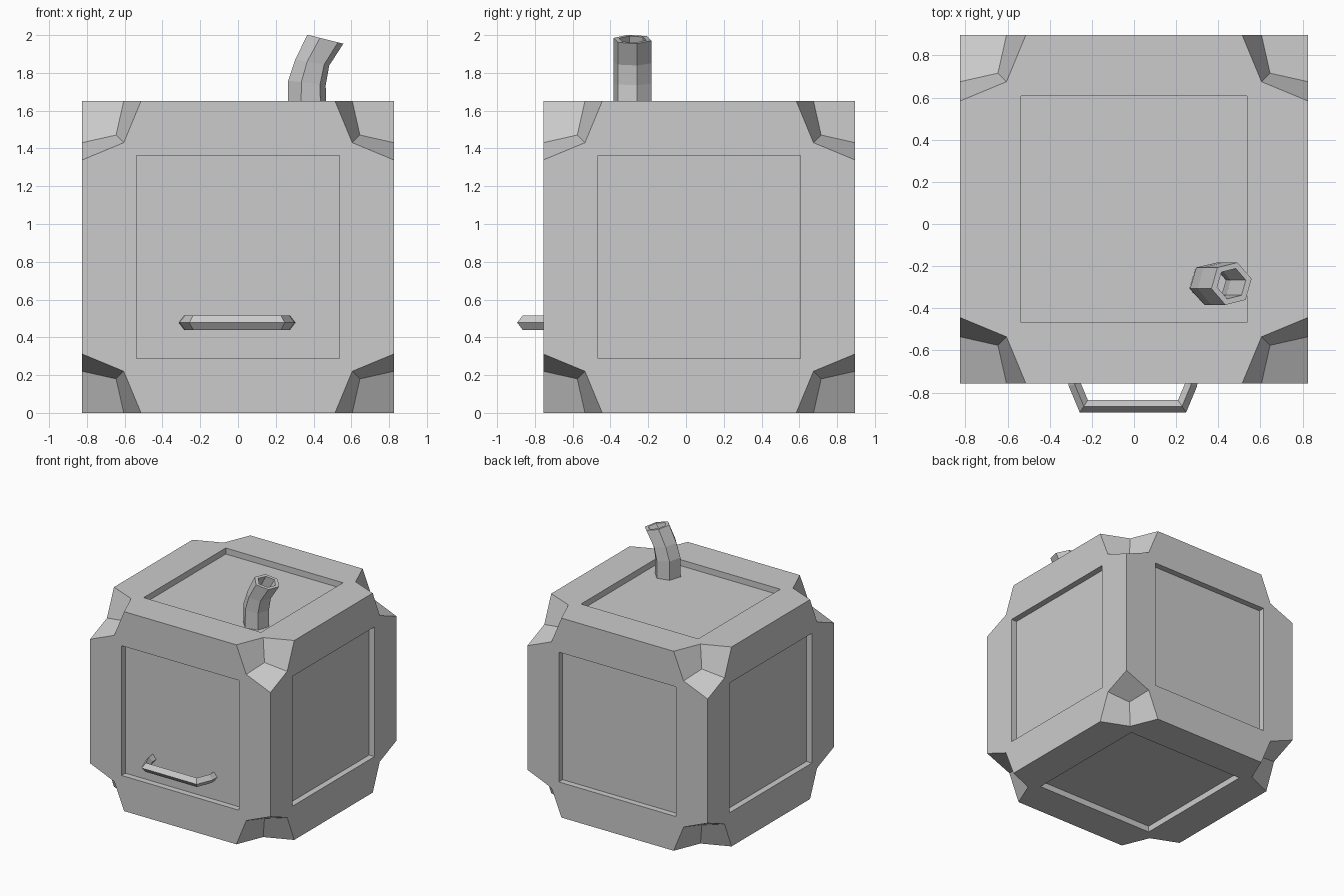
import bpy, bmesh
from math import sin, cos, tan, radians, pi
from mathutils import Vector

if "Cube" in bpy.data.objects:
    bpy.data.objects.remove(bpy.data.objects["Cube"])

H = 0.8255                       # half size of the cube
MID = Vector((0, 0.07, H))       # cube centre
PANEL, DEPTH = 0.537, 0.05       # recessed panel half size and depth
R = 0.312                        # hollow corner radius


def finish(bm, name):
    bmesh.ops.remove_doubles(bm, verts=bm.verts, dist=1e-4)
    bmesh.ops.recalc_face_normals(bm, faces=bm.faces)
    me = bpy.data.meshes.new(name)
    bm.to_mesh(me)
    bm.free()
    ob = bpy.data.objects.new(name, me)
    bpy.context.collection.objects.link(ob)
    return ob


def loft(name, rings, closed=False):
    """Skin a list of rings; closed joins last to first, else the ends are capped."""
    bm = bmesh.new()
    vs = [[bm.verts.new(p) for p in ring] for ring in rings]
    n = len(vs[0])
    pairs = list(zip(vs, vs[1:]))
    if closed:
        pairs.append((vs[-1], vs[0]))
    for a, b in pairs:
        for i in range(n):
            j = (i + 1) % n
            bm.faces.new((a[i], a[j], b[j], b[i]))
    if not closed:
        bm.faces.new(vs[0])
        bm.faces.new(vs[-1])
    return finish(bm, name)


# Cube body: one octant (frame, panel recess, hollow corner) repeated over all signs
E, F, C = H - R, H - R * 0.707, H - R * 0.577
D = H - DEPTH
P = PANEL
octant = [
    [(P, P, H), (P, 0, H), (H, 0, H), (H, E, H), (F, F, H), (E, H, H), (0, H, H), (0, P, H)],
    [(P, 0, H), (P, P, H), (P, P, D), (P, 0, D)],
    [(0, P, H), (P, P, H), (P, P, D), (0, P, D)],
    [(0, 0, D), (P, 0, D), (P, P, D), (0, P, D)],
    [(H, H, E), (H, F, F), (C, C, C), (F, H, F)],
]
bm = bmesh.new()
for sx in (1, -1):
    for sy in (1, -1):
        for sz in (1, -1):
            for k in range(3):
                for poly in octant:
                    pts = [p[k:] + p[:k] for p in poly]
                    bm.faces.new([bm.verts.new(Vector((x * sx, y * sy, z * sz)) + MID)
                                  for x, y, z in pts])
body = finish(bm, "cube_body")
bpy.context.view_layer.objects.active = body
body.select_set(True)
bpy.ops.object.shade_smooth_by_angle(angle=radians(36))

# Bent hexagonal pipe on top, hollow: (centre x, centre z, width scale, tilt)
stations = [(0.365, H * 2 - DEPTH, 1.0, 0), (0.365, 1.747, 0.97, 7),
            (0.393, 1.855, 0.88, 10), (0.4625, 1.978, 0.93, 14)]


def hexagon(st, r):
    x, z, s, tilt = st
    ring = []
    for i in range(6):
        a = radians(13) + i * pi / 3
        dx = r * s * cos(a)
        ring.append((x + dx, -0.283 + r * sin(a), z - dx * tan(radians(tilt))))
    return ring


outer = [hexagon(s, 0.105) for s in stations]
inner = [hexagon(s, 0.075) for s in reversed(stations)]
loft("chimney_pipe", outer + inner, closed=True)

# Front handle: diamond section swept along a bent path (x, y)
path = [(-0.285, -0.70), (-0.281, -0.762), (-0.238, -0.865),
        (0.228, -0.865), (0.271, -0.762), (0.275, -0.70)]
rings = []
for i, p in enumerate(path):
    p = Vector(p)
    a = (p - Vector(path[i - 1])).normalized() if i else None
    b = (Vector(path[i + 1]) - p).normalized() if i < len(path) - 1 else None
    a, b = a or b, b or a
    t = (a + b).normalized()
    side = Vector((-t.y, t.x)) * 0.029 / t.dot(a)
    q, s = p + side, p - side
    rings.append([(q.x, q.y, 0.478), (p.x, p.y, 0.515), (s.x, s.y, 0.478), (p.x, p.y, 0.44)])
loft("front_handle", rings)
